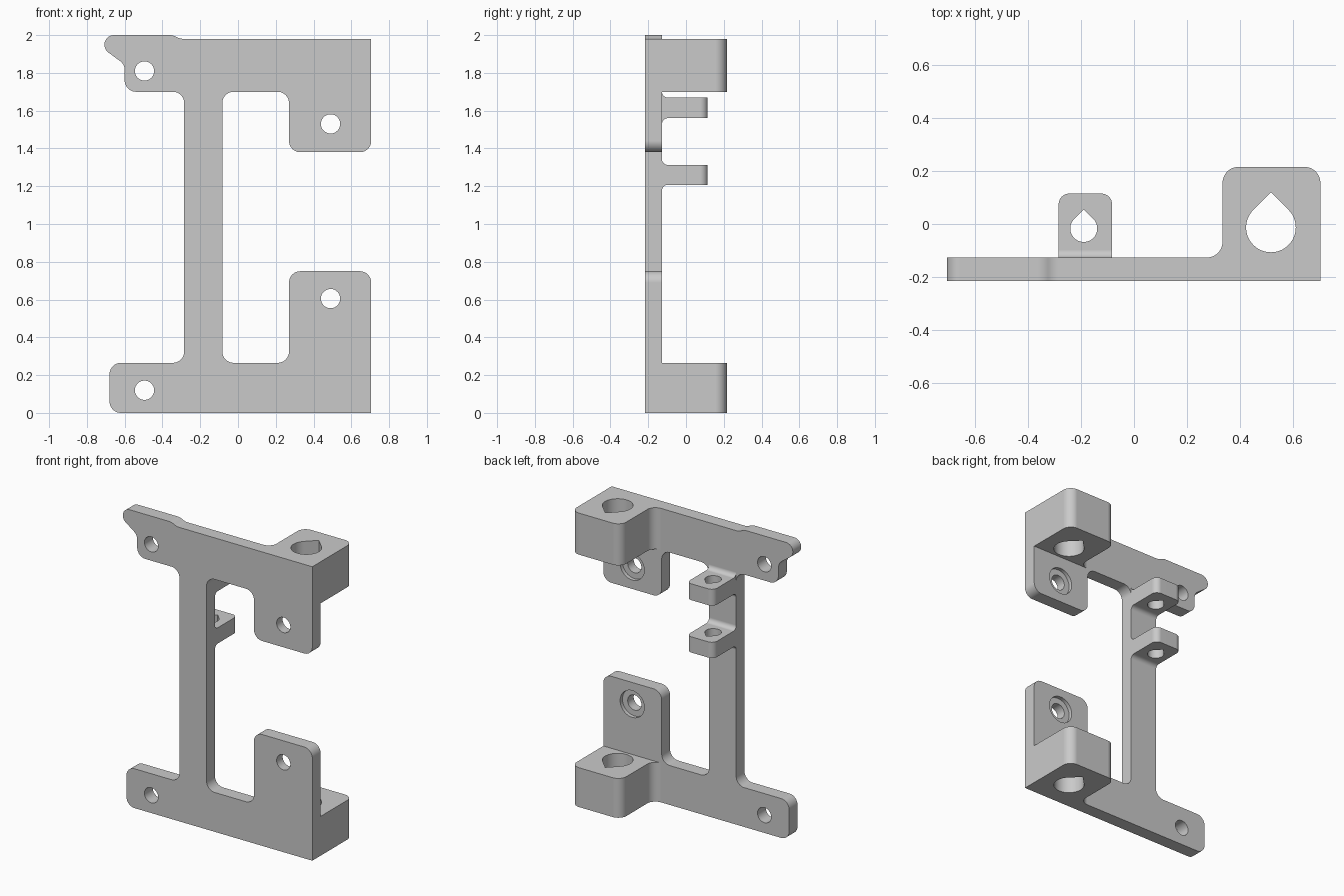
import bpy, bmesh, math
from mathutils import Vector

if "Cube" in bpy.data.objects:
    bpy.data.objects.remove(bpy.data.objects["Cube"])

grey = bpy.data.materials.new("plain grey")
grey.use_nodes = True
colour = (0.59, 0.59, 0.59, 1)
grey.diffuse_color = colour
grey.node_tree.nodes["Principled BSDF"].inputs["Base Color"].default_value = colour

FRONT, BACK, REAR = -0.216, -0.127, 0.216   # plate faces and block rear
LEFT_EDGE = 0.705
ARM_LOW, ARM_HIGH, TOP = 0.265, 1.70, 1.98  # arm edges
R = 0.06                                    # common corner radius


def rounded(corners, steps=10):
    """Outline from (u, v, radius) corners, each replaced by a tangent arc."""
    out = []
    for i, (u, v, *rest) in enumerate(corners):
        p = Vector((u, v))
        if not rest:
            out.append(p)
            continue
        r = rest[0]
        a = (Vector(corners[i - 1][:2]) - p).normalized()
        b = (Vector(corners[(i + 1) % len(corners)][:2]) - p).normalized()
        half = math.acos(max(-1, min(1, a.dot(b)))) / 2
        centre = p + (a + b).normalized() * r / math.sin(half)
        start = p + a * r / math.tan(half) - centre
        end = p + b * r / math.tan(half) - centre
        for k in range(steps + 1):
            out.append(centre + start.lerp(end, k / steps).normalized() * r)
    return out


def prism(name, outline, axis, lo, hi):
    """Closed solid: outline swept along an axis."""
    place = {"x": lambda p, w: (w, p.x, p.y),
             "y": lambda p, w: (p.x, w, p.y),
             "z": lambda p, w: (p.x, p.y, w)}[axis]
    bm = bmesh.new()
    ends = [[bm.verts.new(place(p, w)) for p in outline] for w in (lo, hi)]
    n = len(outline)
    for ring in ends:
        bm.faces.new(ring)
    for i in range(n):
        j = (i + 1) % n
        bm.faces.new((ends[0][i], ends[0][j], ends[1][j], ends[1][i]))
    bmesh.ops.recalc_face_normals(bm, faces=bm.faces)
    mesh = bpy.data.meshes.new(name)
    bm.to_mesh(mesh)
    bm.free()
    obj = bpy.data.objects.new(name, mesh)
    bpy.context.collection.objects.link(obj)
    mesh.materials.append(grey)
    return obj


def circle(u, v, r, n=48):
    return [Vector((u + r * math.cos(t * math.tau / n), v + r * math.sin(t * math.tau / n)))
            for t in range(n)]


def teardrop(u, v, r, n=36):
    """Round hole with a right-angled point towards +v."""
    arc = [math.radians(135 + 270 * k / n) for k in range(n + 1)]
    return [Vector((u + r * math.cos(t), v + r * math.sin(t))) for t in arc] + \
           [Vector((u, v + r * math.sqrt(2)))]


def combine(target, tool, operation):
    bpy.context.view_layer.objects.active = target
    mod = target.modifiers.new(operation, "BOOLEAN")
    mod.operation, mod.solver, mod.object = operation, "EXACT", tool
    bpy.ops.object.modifier_apply(modifier=mod.name)
    bpy.data.objects.remove(tool)


# Flat plate: two arms, web, two pads and the hooked upper arm end
WEB = (-0.285, -0.083)
PAD = 0.27
plate_outline = rounded([
    (-0.68, 0, R), (LEFT_EDGE, 0), (LEFT_EDGE, 0.75, R), (PAD, 0.75, R),
    (PAD, ARM_LOW, R), (WEB[1], ARM_LOW, R), (WEB[1], ARM_HIGH, R), (PAD, ARM_HIGH, R),
    (PAD, 1.38, R), (LEFT_EDGE, 1.38, R), (LEFT_EDGE, TOP),
    (-0.305, TOP, 0.08), (-0.345, 2, 0.08), (-0.707, 2, 0.05), (-0.707, 1.923, 0.05),
    (-0.6, 1.845, R), (-0.6, ARM_HIGH, R), (WEB[0], ARM_HIGH, R),
    (WEB[0], ARM_LOW, R), (-0.68, ARM_LOW, R)])
frame = prism("mounting_bracket", plate_outline, "y", FRONT, BACK)

# Rear blocks on both arms, blended into the plate
inside = BACK - 0.04
block_outline = rounded([
    (0.25, inside), (LEFT_EDGE, inside), (LEFT_EDGE, REAR, R), (0.335, REAR, R),
    (0.335, BACK, R), (0.25, BACK)])
for lo, hi in ((0, ARM_LOW), (ARM_HIGH, TOP)):
    combine(frame, prism("rear_block", block_outline, "z", lo, hi), "UNION")

# Small lugs behind the web, with filleted roots and rounded outer corners
LUG_END, ROOT = 0.115, 0.03
LUGS = ((1.207, 1.313), (1.56, 1.67))
for lo, hi in LUGS:
    lug_outline = rounded([
        (inside, lo - ROOT), (BACK, lo - ROOT), (BACK, lo, ROOT * 0.99), (LUG_END, lo),
        (LUG_END, hi), (BACK, hi, ROOT * 0.99), (BACK, hi + ROOT), (inside, hi + ROOT)])
    lug = prism("rear_lug", lug_outline, "x", *WEB)
    bm = bmesh.new()
    bm.from_mesh(lug.data)
    outer = [e for e in bm.edges
             if all(abs(v.co.y - LUG_END) < 1e-4 for v in e.verts)
             and abs(e.verts[0].co.z - e.verts[1].co.z) > 0.05]
    bmesh.ops.bevel(bm, geom=outer, offset=0.04, segments=8, profile=0.5, affect="EDGES")
    bm.to_mesh(lug.data)
    bm.free()
    combine(frame, lug, "UNION")

# Screw holes through the plate, counterbored behind the pads
for x, z, bored in ((-0.495, 0.12, False), (-0.495, 1.81, False),
                    (0.49, 0.605, True), (0.49, 1.53, True)):
    combine(frame, prism("hole_cutter", circle(x, z, 0.051), "y", FRONT - 0.1, BACK + 0.1),
            "DIFFERENCE")
    if bored:
        combine(frame, prism("bore_cutter", circle(x, z, 0.09), "y", BACK - 0.025, BACK + 0.02),
                "DIFFERENCE")

# Teardrop holes down through the blocks and the lugs
for lo, hi in ((0, ARM_LOW), (ARM_HIGH, TOP)):
    combine(frame, prism("hole_cutter", teardrop(0.518, -0.013, 0.094), "z", lo - 0.02, hi + 0.02),
            "DIFFERENCE")
for lo, hi in LUGS:
    combine(frame, prism("hole_cutter", teardrop(-0.19, -0.017, 0.051), "z", lo - 0.02, hi + 0.02),
            "DIFFERENCE")

# Smooth rounded corners while keeping flats crisp
bpy.ops.object.select_all(action="DESELECT")
frame.select_set(True)
bpy.context.view_layer.objects.active = frame
bpy.ops.object.shade_smooth_by_angle(angle=math.radians(30))
weighted = frame.modifiers.new("weighted normals", "WEIGHTED_NORMAL")
weighted.keep_sharp = True
